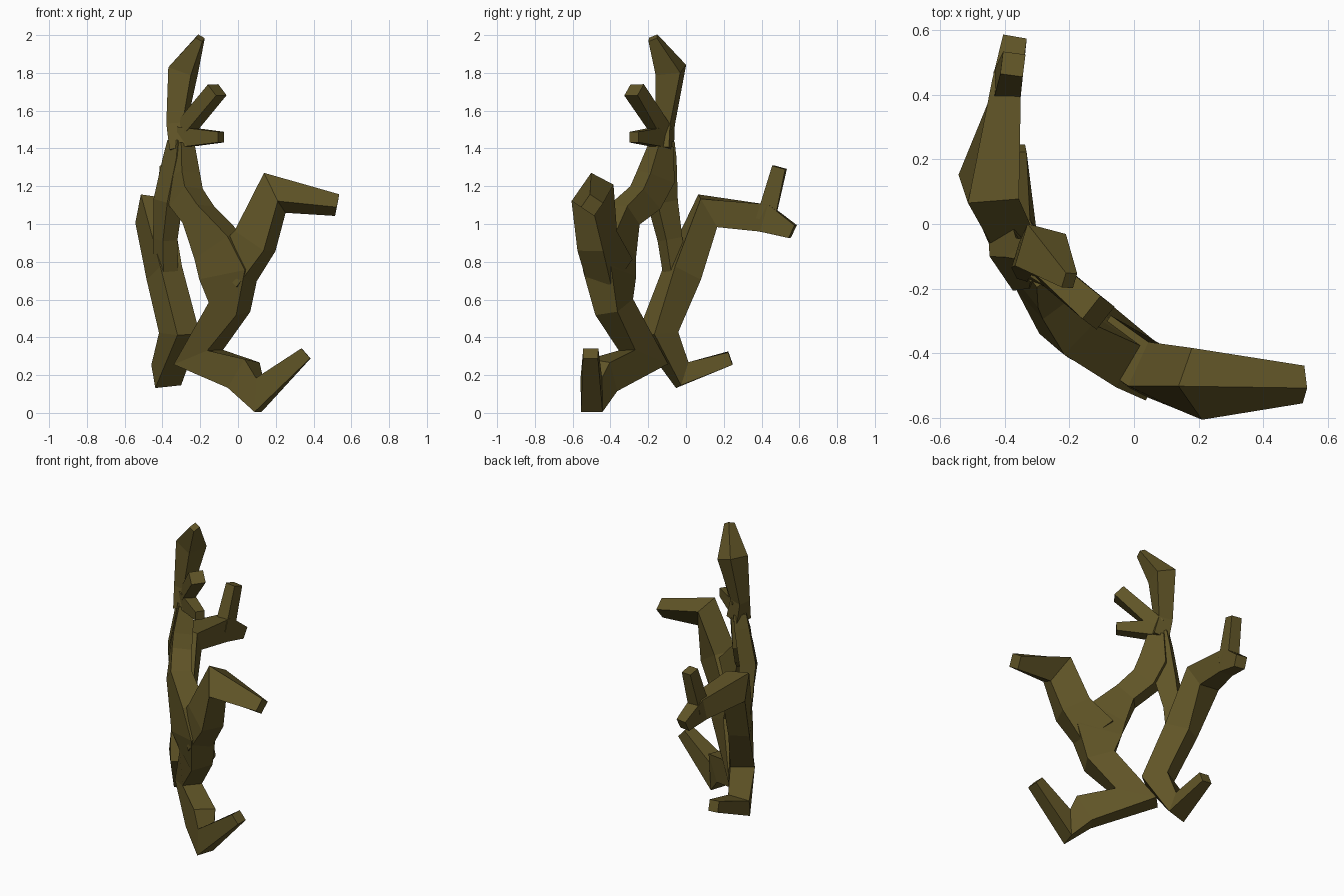
import bpy
import bmesh
from mathutils import Vector

if "Cube" in bpy.data.objects:
    bpy.data.objects.remove(bpy.data.objects["Cube"], do_unlink=True)

# Single bark colour
bark = bpy.data.materials.new("olive_bark")
bark.use_nodes = True
bark_colour = (0.118, 0.09, 0.02, 1)
bark.diffuse_color = bark_colour
bark.node_tree.nodes["Principled BSDF"].inputs["Base Color"].default_value = bark_colour

# The whole shape bends like a shallow bowl around this vertical axis
BEND_AXIS = Vector((.4, .4, 0))


def branch(name, path, facing=None):
    """Four-sided mitred limb; path rows are x, y, z, half width, half thickness."""
    bm = bmesh.new()
    points = [Vector(row[:3]) for row in path]
    steps = [(b - a).normalized() for a, b in zip(points, points[1:])]
    rings = []
    for i, (centre, row) in enumerate(zip(points, path)):
        before = steps[max(i - 1, 0)]
        after = steps[min(i, len(steps) - 1)]
        along = (before + after).normalized()
        inward = Vector(facing) if facing else (BEND_AXIS - centre) * Vector((1, 1, 0))
        side = along.cross(inward).normalized()
        depth = side.cross(along).normalized()
        width, thick = row[3:]
        corners = ((-1, -1), (1, -1), (1, 1), (-1, 1))
        rings.append([bm.verts.new(centre + side * width * u + depth * thick * v)
                      for u, v in corners])
    for low, high in zip(rings, rings[1:]):
        for i in range(4):
            j = (i + 1) % 4
            bm.faces.new((low[i], low[j], high[j], high[i]))
    bm.faces.new(rings[0])
    bm.faces.new(rings[-1])
    bmesh.ops.recalc_face_normals(bm, faces=bm.faces)
    mesh = bpy.data.meshes.new(name)
    bm.to_mesh(mesh)
    bm.free()
    mesh.materials.append(bark)
    limb = bpy.data.objects.new(name, mesh)
    bpy.context.collection.objects.link(limb)
    return limb


# Crown blade and its two short prongs
branch("crown_blade", [
    (-.3, -.13, 1.4, .055, .05),
    (-.325, -.11, 1.53, .04, .045),
    (-.29, -.08, 1.815, .068, .065),
    (-.2, -.175, 1.985, .025, .02)], facing=(1, -.3, 0))
branch("upper_prong", [
    (-.3, -.12, 1.48, .045, .035),
    (-.11, -.275, 1.71, .04, .045)])
branch("lower_prong", [
    (-.3, -.13, 1.46, .055, .04),
    (-.09, -.275, 1.46, .028, .03)])

# Stem that runs down and merges with the rear limb
branch("rear_stem", [
    (-.315, -.12, 1.44, .045, .04),
    (-.325, -.125, 1.35, .06, .045),
    (-.37, -.125, 1.12, .065, .05),
    (-.385, -.085, .92, .05, .045),
    (-.38, -.05, .7, .05, .045)])

# Narrow neck and broad trunk that run down into the front leg and foot
branch("trunk_and_front_leg", [
    (-.295, -.13, 1.42, .05, .045),
    (-.3, -.16, 1.25, .085, .06),
    (-.275, -.215, 1.14, .08, .06),
    (-.21, -.325, 1.05, .07, .065),
    (-.105, -.385, .88, .12, .075),
    (-.045, -.405, .74, .14, .085),
    (-.045, -.38, .56, .09, .07),
    (-.21, -.225, .295, .13, .06),
    (.03, -.44, .2, .09, .07),
    (.11, -.5, .095, .09, .06),
    (.36, -.505, .315, .035, .04)])

# Raised arm on the left, with its faces tilted
branch("front_arm", [
    (-.04, -.4, .74, .12, .075),
    (.09, -.47, .91, .1, .075),
    (.195, -.495, 1.165, .098, .07),
    (.525, -.497, 1.1, .042, .042)], facing=(0, .82, -.57))

# Rear limb, from its foot up to the forked end
branch("rear_limb", [
    (-.37, .235, .29, .035, .035),
    (-.38, -.02, .2, .065, .07),
    (-.31, -.15, .42, .08, .075),
    (-.39, -.02, .74, .085, .065),
    (-.45, .115, 1.07, .088, .08),
    (-.395, .42, 1.03, .075, .045),
    (-.372, .565, .96, .037, .037)])
branch("rear_fork", [
    (-.395, .42, 1.02, .05, .042),
    (-.375, .495, 1.3, .036, .035)])
